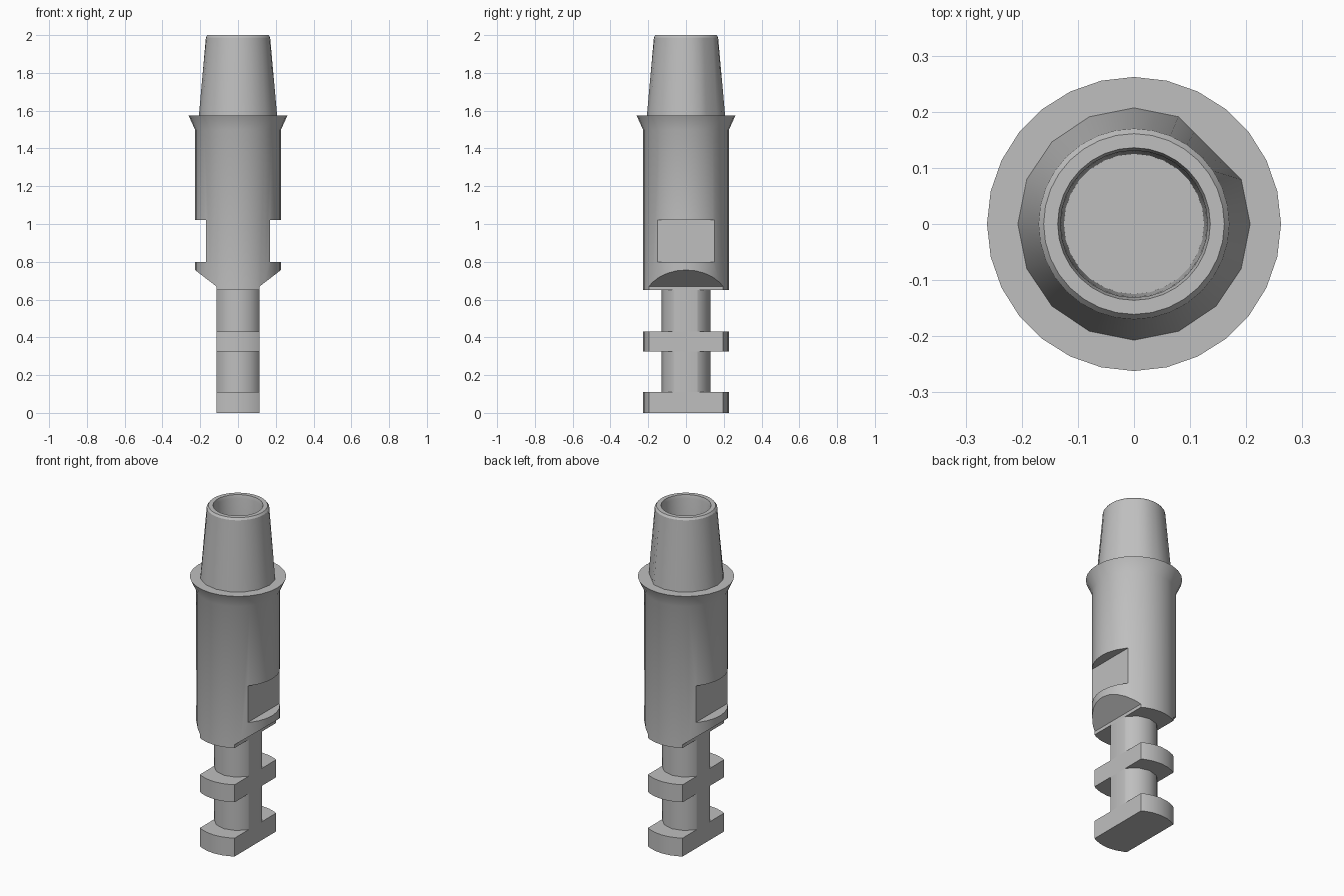
import bpy, bmesh, math

if "Cube" in bpy.data.objects:
    bpy.data.objects.remove(bpy.data.objects["Cube"])

grey = bpy.data.materials.new("matte grey")
grey.use_nodes = True
grey.diffuse_color = (0.52, 0.52, 0.52, 1)
grey.node_tree.nodes["Principled BSDF"].inputs["Base Color"].default_value = grey.diffuse_color


def make_object(name, bm):
    bmesh.ops.recalc_face_normals(bm, faces=bm.faces[:])
    mesh = bpy.data.meshes.new(name)
    bm.to_mesh(mesh)
    bm.free()
    mesh.materials.append(grey)
    obj = bpy.data.objects.new(name, mesh)
    bpy.context.collection.objects.link(obj)
    return obj


def lathe(profile, sides, loop=False):
    """Revolve (radius, height) points; the ends are capped unless looped."""
    bm = bmesh.new()
    rings = []
    for r, z in profile:
        rings.append([bm.verts.new((r * math.cos(a), r * math.sin(a), z))
                      for a in (math.tau * i / sides for i in range(sides))])
    pairs = list(zip(rings, rings[1:]))
    if loop:
        pairs.append((rings[-1], rings[0]))
    else:
        bm.faces.new(rings[0])
        bm.faces.new(rings[-1])
    for low, high in pairs:
        for i in range(sides):
            j = (i + 1) % sides
            bm.faces.new((low[i], low[j], high[j], high[i]))
    return bm, rings


def trim(obj, half_profile):
    """Keep only what lies inside a mirrored front outline extruded along y."""
    outline = half_profile + [(-x, z) for x, z in reversed(half_profile)]
    bm = bmesh.new()
    ends = [[bm.verts.new((x, y, z)) for x, z in outline] for y in (-0.5, 0.5)]
    for end in ends:
        bm.faces.new(end)
    for i in range(len(outline)):
        j = (i + 1) % len(outline)
        bm.faces.new((ends[0][i], ends[0][j], ends[1][j], ends[1][i]))
    cutter = make_object("outline_cutter", bm)
    cutter.hide_render = True
    mod = obj.modifiers.new("trim", 'BOOLEAN')
    mod.operation, mod.solver, mod.object = 'INTERSECT', 'EXACT', cutter
    select(obj)
    bpy.ops.object.modifier_apply(modifier=mod.name)
    bpy.data.objects.remove(cutter)


def select(obj):
    bpy.ops.object.select_all(action='DESELECT')
    obj.select_set(True)
    bpy.context.view_layer.objects.active = obj


def smooth(obj):
    select(obj)
    bpy.ops.object.shade_smooth_by_angle(angle=math.radians(32))


R, FLAT, SLOT = 0.228, 0.115, 0.17
FLANGE_Z = 1.575

# Main barrel with flared flange and central bore
bm, _ = lathe([(R, 0.65), (R, 1.5), (0.262, FLANGE_Z), (0.13, FLANGE_Z), (0.125, 1.2)], 28)
barrel = make_object("barrel", bm)
# Side flats and sloped shoulders
trim(barrel, [(FLAT, 0.6), (FLAT, 0.67), (0.235, 0.762), (0.235, 0.8), (SLOT, 0.8),
              (SLOT, 1.02), (0.235, 1.02), (0.235, 1.45), (0.4, 1.5), (0.4, 1.7)])
smooth(barrel)

# Tapered hollow post, coarser at its foot, with one flattened corner
bm, rings = lathe([(0.207, FLANGE_Z), (0.17, 1.988), (0.161, 2.0), (0.136, 2.0),
                   (0.131, 1.98), (0.13, FLANGE_Z)], 32, loop=True)
foot = rings[0]
for i in range(1, 32, 2):
    foot[i].co = (foot[i - 1].co + foot[(i + 1) % 32].co) / 2
start, end = foot[2].co.copy(), foot[6].co.copy()
for i in (3, 4, 5):
    foot[i].co = start.lerp(end, (i - 2) / 4)
smooth(make_object("tapered_post", bm))

# Retention plates and stem pieces, all trimmed to the same thickness
for name, radius, sides, z0, z1 in (
        ("bottom_plate", R, 28, 0, 0.11),
        ("lower_stem", 0.13, 12, 0.11, 0.325),
        ("middle_plate", R, 28, 0.325, 0.43),
        ("upper_stem", 0.13, 12, 0.43, 0.65)):
    bm, _ = lathe([(radius, z0), (radius, z1)], sides)
    part = make_object(name, bm)
    trim(part, [(FLAT, -0.1), (FLAT, 0.9)])
    smooth(part)
